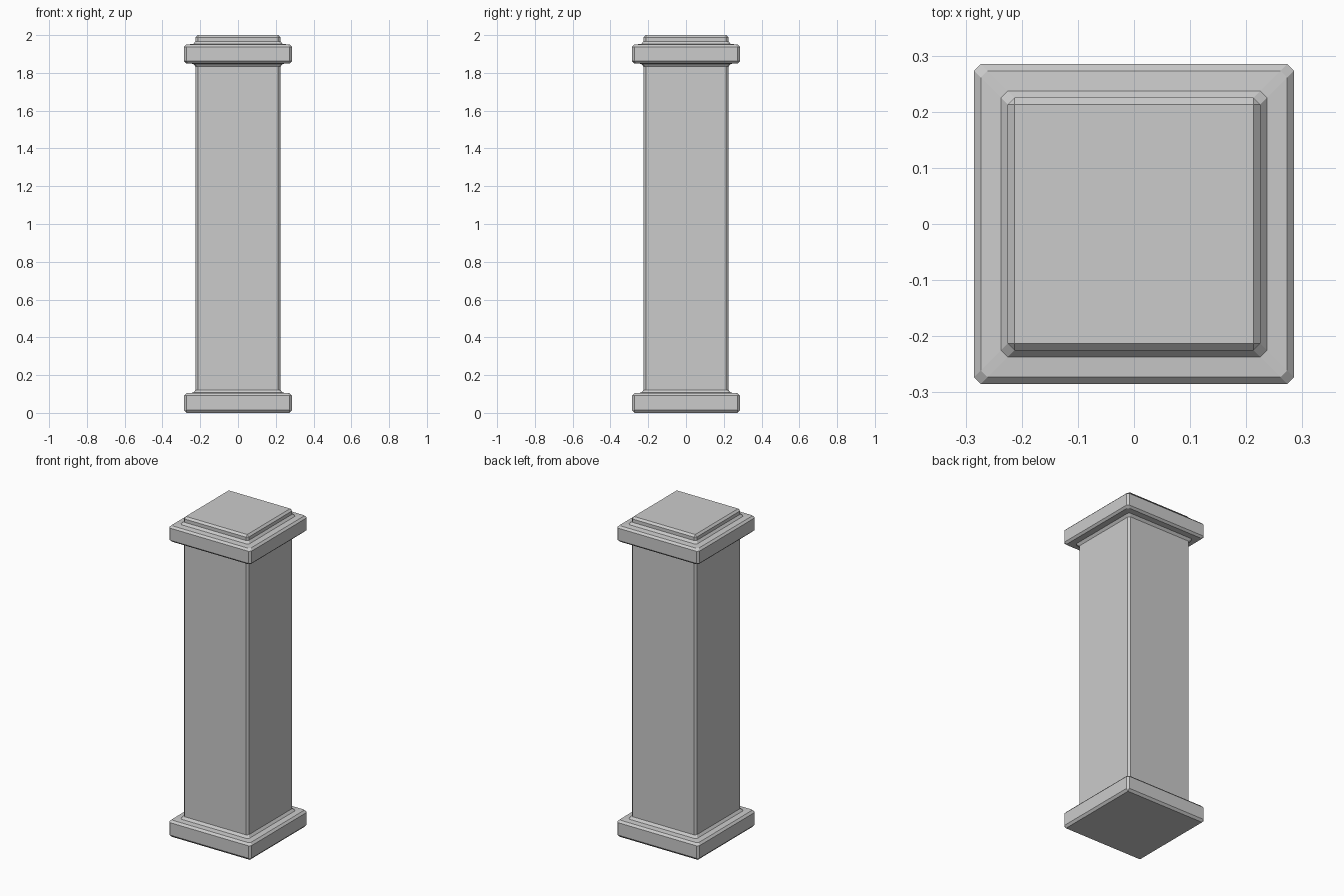
import bpy
import bmesh

if "Cube" in bpy.data.objects:
    bpy.data.objects.remove(bpy.data.objects["Cube"])


def ring(bm, half, z, c):
    # Square outline with its four corners cut by c
    h, k = half, half - c
    pts = [(k, -h), (h, -k), (h, k), (k, h), (-k, h), (-h, k), (-h, -k), (-k, -h)]
    return [bm.verts.new((x, y, z)) for x, y in pts]


def loft(name, profile):
    bm = bmesh.new()
    rings = [ring(bm, *p) for p in profile]
    for a, b in zip(rings, rings[1:]):
        for i in range(8):
            j = (i + 1) % 8
            bm.faces.new((a[i], a[j], b[j], b[i]))
    bm.faces.new(rings[0][::-1])
    bm.faces.new(rings[-1])
    # Rings with no corner cut collapse to plain squares
    bmesh.ops.remove_doubles(bm, verts=bm.verts, dist=0.0005)
    bmesh.ops.recalc_face_normals(bm, faces=bm.faces)
    mesh = bpy.data.meshes.new(name)
    bm.to_mesh(mesh)
    bm.free()
    obj = bpy.data.objects.new(name, mesh)
    bpy.context.collection.objects.link(obj)
    return obj


C = 0.012

# One continuous post: (half width, height, corner cut)
loft("square_pillar", [
    # base plinth
    (0.273, 0.0, 0.0),
    (0.285, 0.014, C),
    (0.285, 0.092, C),
    (0.273, 0.105, C),
    # flare into the shaft
    (0.237, 0.107, C),
    (0.225, 0.122, C),
    # shaft and upper flare
    (0.225, 1.833, C),
    (0.237, 1.848, C),
    # cap slab
    (0.273, 1.850, C),
    (0.285, 1.862, C),
    (0.285, 1.938, C),
    (0.273, 1.950, C),
    # raised top panel
    (0.237, 1.953, C),
    (0.225, 1.967, C),
    (0.225, 1.988, C),
    (0.213, 2.0, 0.0),
])
